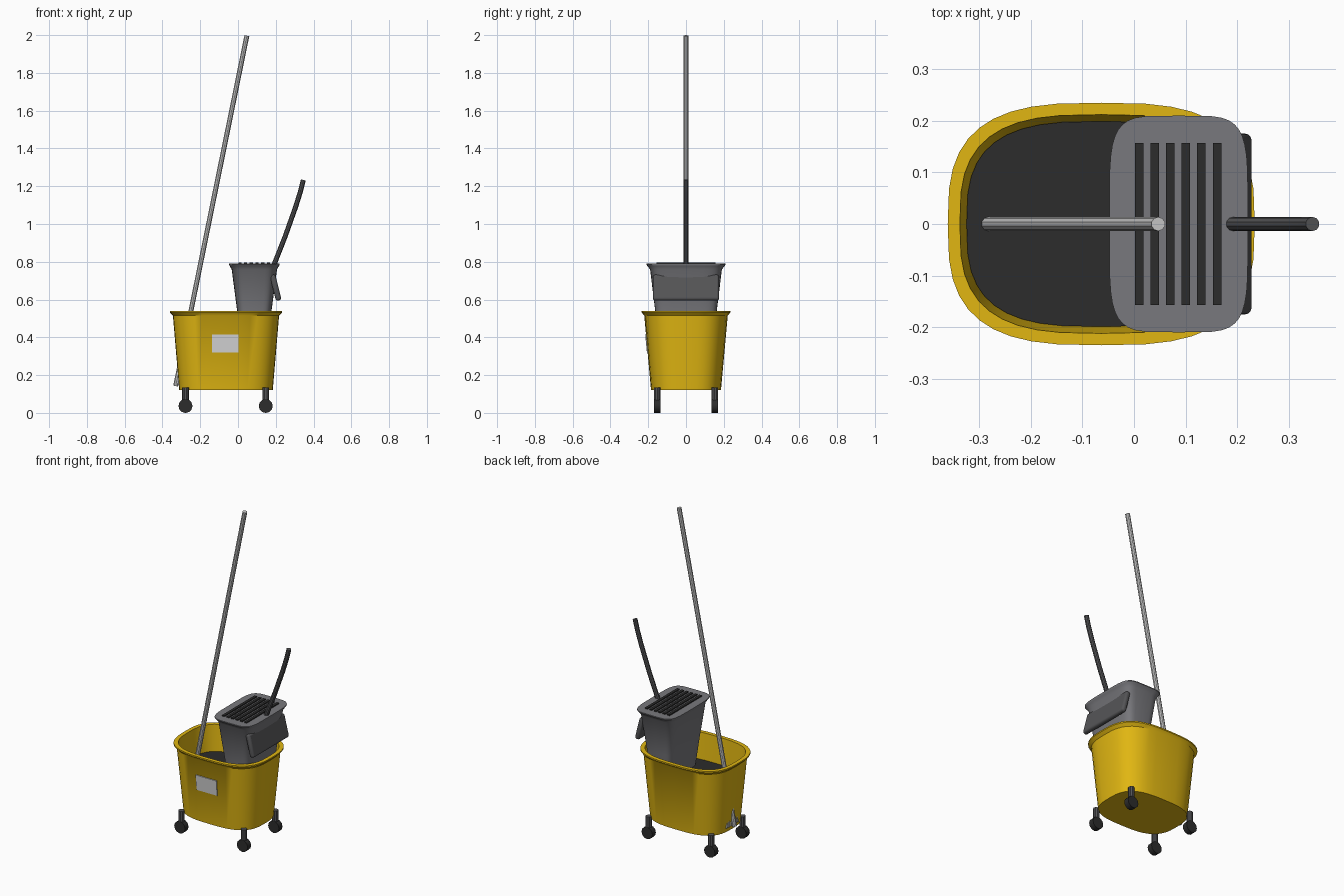
import bpy, bmesh, math
from mathutils import Vector

if "Cube" in bpy.data.objects:
    bpy.data.objects.remove(bpy.data.objects["Cube"])


def material(name, r, g, b):
    m = bpy.data.materials.new(name)
    m.diffuse_color = (r, g, b, 1)
    m.use_nodes = True
    m.node_tree.nodes["Principled BSDF"].inputs["Base Color"].default_value = m.diffuse_color
    return m


YELLOW = material("yellow plastic", 0.75, 0.47, 0.006)
GREY = material("grey plastic", 0.19, 0.19, 0.205)
DARK = material("dark grey plastic", 0.09, 0.09, 0.095)
BLACK = material("black rubber", 0.025, 0.025, 0.025)
METAL = material("light grey pole", 0.60, 0.60, 0.60)
LABEL = material("pale label", 0.68, 0.68, 0.69)


def finish(obj, mat, smooth=True):
    obj.data.materials.append(mat)
    if smooth:
        bpy.ops.object.select_all(action='DESELECT')
        obj.select_set(True)
        bpy.context.view_layer.objects.active = obj
        bpy.ops.object.shade_smooth_by_angle(angle=math.radians(35))
    return obj


def loft(name, mat, cx, power, profile, segs=40):
    """Stack of superellipse rings (half x, half y, z), capped at both ends."""
    bm = bmesh.new()
    rings = []
    for a, b, z in profile:
        ring = []
        for i in range(segs):
            t = 2 * math.pi * i / segs
            c, s = math.cos(t), math.sin(t)
            x = math.copysign(abs(c) ** (2 / power), c) * a
            y = math.copysign(abs(s) ** (2 / power), s) * b
            ring.append(bm.verts.new((cx + x, y, z)))
        rings.append(ring)
    for lo, hi in zip(rings, rings[1:]):
        for i in range(segs):
            j = (i + 1) % segs
            bm.faces.new((lo[i], lo[j], hi[j], hi[i]))
    bm.faces.new(rings[0][::-1])
    bm.faces.new(rings[-1])
    me = bpy.data.meshes.new(name)
    bm.to_mesh(me)
    bm.free()
    obj = bpy.data.objects.new(name, me)
    bpy.context.collection.objects.link(obj)
    return finish(obj, mat)


def tube(name, mat, points, radius, res=3):
    """Round bar along a path, converted to a mesh."""
    cu = bpy.data.curves.new(name, 'CURVE')
    cu.dimensions = '3D'
    cu.bevel_depth = radius
    cu.bevel_resolution = res
    cu.use_fill_caps = True
    sp = cu.splines.new('POLY')
    sp.points.add(len(points) - 1)
    for p, co in zip(sp.points, points):
        p.co = (*co, 1)
    obj = bpy.data.objects.new(name, cu)
    bpy.context.collection.objects.link(obj)
    bpy.ops.object.select_all(action='DESELECT')
    obj.select_set(True)
    bpy.context.view_layer.objects.active = obj
    bpy.ops.object.convert(target='MESH')
    obj = bpy.context.view_layer.objects.active
    obj.data.materials.clear()
    return finish(obj, mat)


def box(name, mat, loc, size, rot=(0, 0, 0), bevel=0):
    bpy.ops.mesh.primitive_cube_add(size=1, location=loc, rotation=rot)
    obj = bpy.context.object
    obj.name = name
    obj.scale = size
    bpy.ops.object.transform_apply(location=False, rotation=False, scale=True)
    if bevel:
        mod = obj.modifiers.new("rounded edges", 'BEVEL')
        mod.width = bevel
        mod.segments = 3
    return finish(obj, mat, smooth=bool(bevel))


# Bucket: tapered outside, flat rim, inner wall; dark water closes it
BX = -0.0635
loft("bucket", YELLOW, BX, 3, [
    (0.2475, 0.185, 0.12), (0.281, 0.221, 0.515), (0.2975, 0.235, 0.532),
    (0.2975, 0.235, 0.54), (0.274, 0.212, 0.54), (0.261, 0.199, 0.37)])
loft("water", BLACK, BX, 3, [(0.258, 0.196, 0.365), (0.261, 0.199, 0.38)])

# Label on the front, leaning with the wall
box("front_label", LABEL, (-0.067, -0.2075, 0.367), (0.14, 0.008, 0.095),
    (math.radians(5.3), 0, 0))

# Casters
for x, sx in ((-0.278, "left"), (0.147, "right")):
    for y, sy in ((-0.152, "front"), (0.152, "back")):
        tag = f"{sy}_{sx}"
        tube(f"caster_stem_{tag}", DARK, [(x, y, 0.045), (x, y, 0.135)], 0.0175)
        bpy.ops.mesh.primitive_cylinder_add(
            vertices=12, radius=0.037, depth=0.034, location=(x, y, 0.0365),
            rotation=(math.pi / 2, 0, 0))
        bpy.context.object.name = f"caster_wheel_{tag}"
        finish(bpy.context.object, BLACK)

# Wringer: tapered box with flared rim
loft("wringer", GREY, 0.0865, 5, [
    (0.074, 0.14, 0.37), (0.091, 0.163, 0.54), (0.120, 0.190, 0.76),
    (0.130, 0.204, 0.777), (0.1345, 0.21, 0.785), (0.1345, 0.21, 0.79)])

# Dark slots across the top of the wringer
for i in range(6):
    box(f"wringer_slot_{i + 1}", BLACK, (0.010 + 0.0302 * i, 0, 0.792),
        (0.0165, 0.314, 0.009))

# Press plate leaning out from the wringer, and its lever
box("press_plate", DARK, (0.199, 0, 0.663), (0.03, 0.35, 0.14),
    (0, math.radians(-14), 0), bevel=0.012)
tube("wringer_lever", DARK, [
    (0.165, 0, 0.71), (0.193, 0, 0.79), (0.25, 0, 0.935), (0.305, 0, 1.09),
    (0.33, 0, 1.17), (0.346, 0, 1.233)], 0.0138)

# Mop pole standing in the bucket, foot just through the wall
foot, top = Vector((-0.33, 0, 0.142)), Vector((0.047, 0, 1.997))
tube("mop_pole", METAL, [foot, top], 0.0137)

# Mop strands fanning out at the foot
for i in range(9):
    y = (i - 4) * 0.014
    tube(f"mop_strand_{i + 1}", METAL,
         [(-0.30, y * 0.4, 0.27), (-0.314, y, 0.145)], 0.005, 1)
